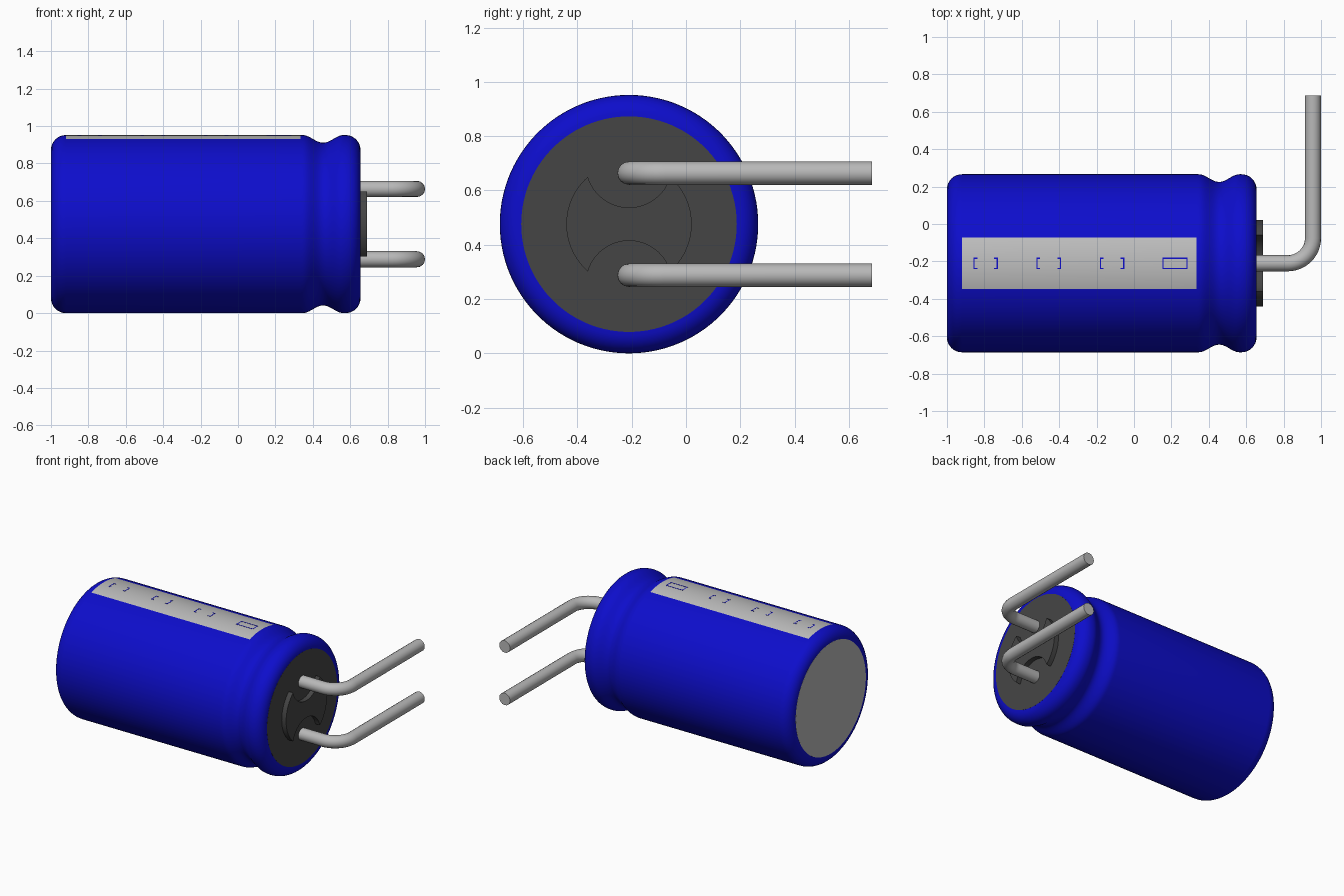
import bpy, bmesh, math
from mathutils import Vector, Matrix

cube = bpy.data.objects.get("Cube")
if cube:
    bpy.data.objects.remove(cube, do_unlink=True)

R, CY, CZ = 0.476, -0.21, 0.476      # can radius and axis position
SEG = 108
STEP = 2 * math.pi / SEG


def material(name, rgb, rough=0.5):
    m = bpy.data.materials.new(name)
    m.use_nodes = True
    m.diffuse_color = (*rgb, 1)
    bsdf = m.node_tree.nodes["Principled BSDF"]
    bsdf.inputs["Base Color"].default_value = (*rgb, 1)
    bsdf.inputs["Roughness"].default_value = rough
    return m


BLUE = material("blue sleeve", (0.004, 0.004, 0.60))
STRIPE = material("light grey print", (0.52, 0.52, 0.52))
METAL = material("grey metal", (0.48, 0.48, 0.48))
RUBBER = material("dark rubber", (0.06, 0.06, 0.06))


def finish(name, bm, mats, angle=35):
    bmesh.ops.recalc_face_normals(bm, faces=bm.faces)
    me = bpy.data.meshes.new(name)
    bm.to_mesh(me)
    bm.free()
    ob = bpy.data.objects.new(name, me)
    bpy.context.collection.objects.link(ob)
    for m in mats:
        me.materials.append(m)
    smooth(ob, angle)
    return ob


def smooth(ob, angle=35):
    bpy.ops.object.select_all(action="DESELECT")
    ob.select_set(True)
    bpy.context.view_layer.objects.active = ob
    bpy.ops.object.shade_smooth_by_angle(angle=math.radians(angle))


def around(x, r, a):
    """Point on the can at angle a from straight up, towards +y."""
    return Vector((x, CY + r * math.sin(a), CZ + r * math.cos(a)))


# Sleeve: rounded ends, crimp groove near the lead end
F = 0.08
profile = []
for i in range(9):
    t = i / 8 * math.pi / 2
    profile.append((-1 + F - F * math.cos(t), R - F + F * math.sin(t)))
profile.append((0.335, R))
for i in range(21):
    t = i / 20
    profile.append((0.345 + 0.22 * t, R - 0.0205 * (1 - math.cos(2 * math.pi * t))))
for i in range(9):
    t = i / 8 * math.pi / 2
    profile.append((0.575 + F * math.sin(t), R - F + F * math.cos(t)))

bm = bmesh.new()
rings = [[bm.verts.new(around(x, r, j * STEP)) for j in range(SEG)] for x, r in profile]
for a, b in zip(rings, rings[1:]):
    for j in range(SEG):
        k = (j + 1) % SEG
        f = bm.faces.new((a[j], a[k], b[k], b[j]))
        c = f.calc_center_median()
        # printed stripe along the top
        if -0.92 < c.x < 0.335 and c.z > CZ and abs(c.y - CY) < R * math.sin(5 * STEP):
            f.material_index = 1
finish("sleeve", bm, [BLUE, STRIPE])


# Outlines of the minus marks on the stripe
def mark_plate(bm, x0, x1, y0, y1):
    lo, hi = [], []
    for x, y in ((x0, y0), (x1, y0), (x1, y1), (x0, y1)):
        a = math.asin(y / R)
        lo.append(bm.verts.new(around(x, R - 0.001, a)))
        hi.append(bm.verts.new(around(x, R + 0.001, a)))
    bm.faces.new(hi)
    bm.faces.new(lo[::-1])
    for i in range(4):
        k = (i + 1) % 4
        bm.faces.new((lo[i], lo[k], hi[k], hi[i]))


W, H = 0.006, 0.027
bm = bmesh.new()
for x0, x1, full in ((-0.858, -0.728, 0), (-0.522, -0.39, 0), (-0.183, -0.052, 0), (0.153, 0.287, 1)):
    for s in (-1, 1):
        xe = x0 if s < 0 else x1 - W
        mark_plate(bm, xe, xe + W, -H, H)
        if full:
            mark_plate(bm, x0, x1, s * H - W / 2, s * H + W / 2)
        else:
            for xs in (x0, x1 - 0.02):
                mark_plate(bm, xs, xs + 0.02, s * H - W / 2, s * H + W / 2)
finish("minus_mark_outlines", bm, [BLUE])


# Flat end discs
def disc(name, x0, x1, mat):
    bm = bmesh.new()
    mtx = Matrix.Translation(((x0 + x1) / 2, CY, CZ)) @ Matrix.Rotation(math.pi / 2, 4, "Y")
    bmesh.ops.create_cone(bm, cap_ends=True, segments=SEG, radius1=R - F + 0.001,
                          radius2=R - F + 0.001, depth=x1 - x0, matrix=mtx)
    finish(name, bm, [mat])


disc("can_end", -1.0005, -0.96, METAL)
disc("rubber_bung", 0.61, 0.6555, RUBBER)

# Raised pad on the bung: a disc with a round bite beside each lead
PAD, BITE, OFF = 0.231, 0.158, 0.219
az = (PAD**2 - BITE**2 + OFF**2) / (2 * OFF)
corner = math.atan2(az, math.sqrt(PAD**2 - az**2))
bite_a = math.atan2(az - OFF, math.sqrt(PAD**2 - az**2))
outline = []
for s in (1, -1):
    for i in range(25):              # outer arc
        a = -corner + 2 * corner * i / 24
        outline.append((s * PAD * math.cos(a), s * PAD * math.sin(a)))
    for i in range(1, 24):           # bite arc
        a = bite_a + (-math.pi - 2 * bite_a) * i / 24
        outline.append((s * BITE * math.cos(a), s * (OFF + BITE * math.sin(a))))
bm = bmesh.new()
base = bm.faces.new([bm.verts.new((0.64, CY + y, CZ + z)) for y, z in outline])
ext = bmesh.ops.extrude_face_region(bm, geom=[base], use_keep_orig=True)
for v in ext["geom"]:
    if isinstance(v, bmesh.types.BMVert):
        v.co.x = 0.69
finish("bung_pad", bm, [RUBBER])

# Bent leads
LX, LR, BEND = 0.957, 0.043, 0.135
path = [(0.64, CY)]
for i in range(13):
    t = i / 12 * math.pi / 2
    path.append((LX - BEND + BEND * math.sin(t), CY + BEND - BEND * math.cos(t)))
path.append((LX, 0.686))
for name, z in (("upper_lead", CZ + 0.188), ("lower_lead", CZ - 0.188)):
    cu = bpy.data.curves.new(name, "CURVE")
    cu.dimensions = "3D"
    cu.bevel_depth = LR
    cu.bevel_resolution = 6
    cu.use_fill_caps = True
    sp = cu.splines.new("POLY")
    sp.points.add(len(path) - 1)
    for p, (x, y) in zip(sp.points, path):
        p.co = (x, y, z, 1)
    cu.materials.append(METAL)
    ob = bpy.data.objects.new(name, cu)
    bpy.context.collection.objects.link(ob)
    bpy.ops.object.select_all(action="DESELECT")
    ob.select_set(True)
    bpy.context.view_layer.objects.active = ob
    bpy.ops.object.convert(target="MESH")
    smooth(bpy.context.view_layer.objects.active)
